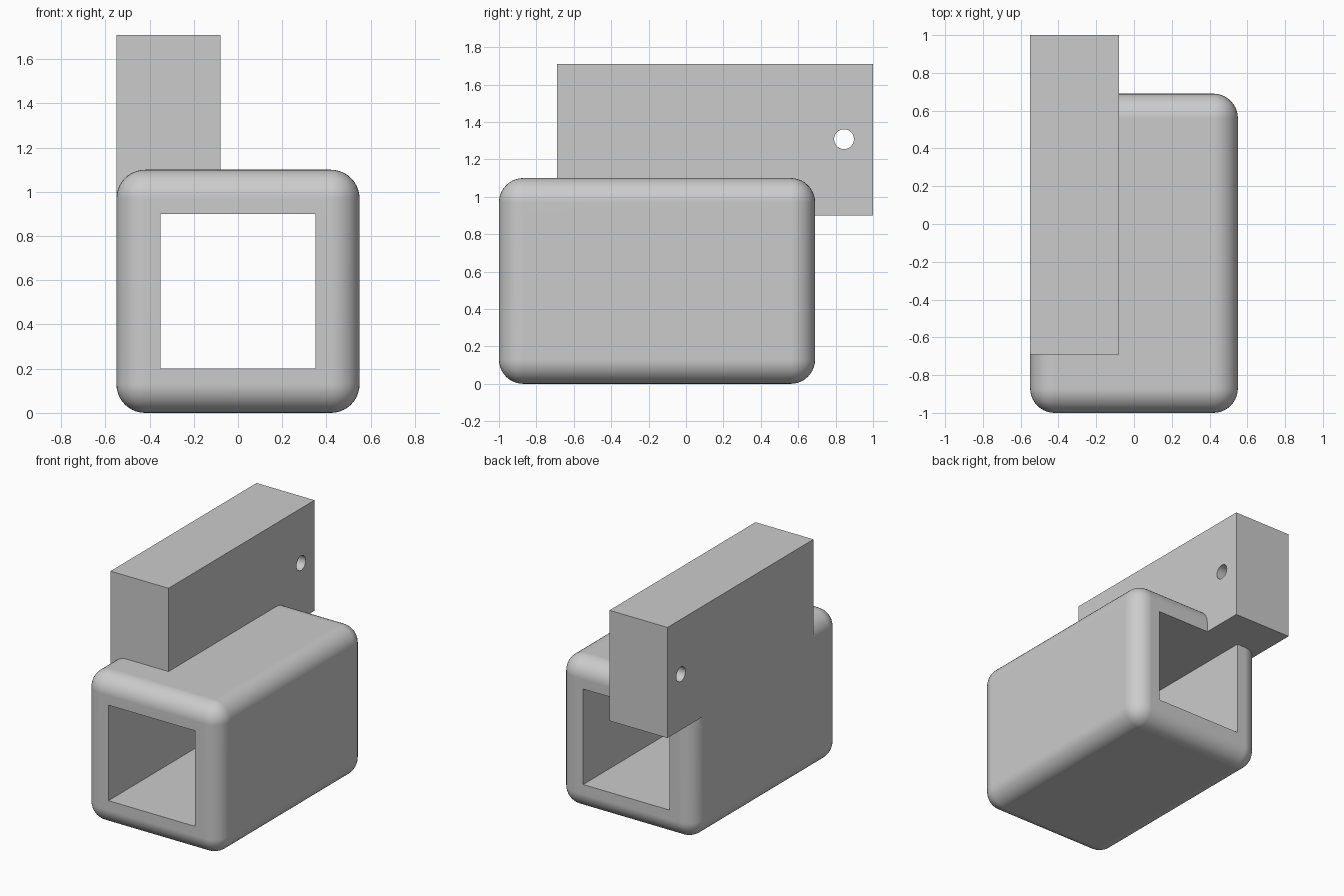
import bpy
import bmesh
import math
from mathutils import Matrix, Vector

cube = bpy.data.objects.get("Cube")
if cube:
    bpy.data.objects.remove(cube, do_unlink=True)

GREY = (0.6, 0.6, 0.6, 1.0)
grey = bpy.data.materials.new("light_grey")
grey.use_nodes = True
grey.diffuse_color = GREY
grey.node_tree.nodes["Principled BSDF"].inputs["Base Color"].default_value = GREY


def finish(name, bm):
    mesh = bpy.data.meshes.new(name)
    bm.to_mesh(mesh)
    bm.free()
    mesh.materials.append(grey)
    obj = bpy.data.objects.new(name, mesh)
    bpy.context.collection.objects.link(obj)
    return obj


def box(name, low, high, radius=0):
    """Box between two corners, with optional rounded edges."""
    low, high = Vector(low), Vector(high)
    bm = bmesh.new()
    bmesh.ops.create_cube(bm, size=1, matrix=Matrix.Translation((low + high) / 2)
                          @ Matrix.Diagonal((*(high - low), 1)))
    if radius:
        bmesh.ops.bevel(bm, geom=bm.edges[:], offset=radius, segments=10,
                        profile=0.5, affect='EDGES')
    return finish(name, bm)


def cross_cylinder(name, centre, radius, length):
    """Cylinder running along x."""
    bm = bmesh.new()
    bmesh.ops.create_cone(bm, cap_ends=True, segments=48, radius1=radius,
                          radius2=radius, depth=length,
                          matrix=Matrix.Translation(centre)
                          @ Matrix.Rotation(math.pi / 2, 4, 'Y'))
    return finish(name, bm)


def combine(target, other, operation):
    mod = target.modifiers.new(operation.lower(), 'BOOLEAN')
    mod.operation = operation
    mod.solver = 'EXACT'
    mod.object = other
    bpy.context.view_layer.objects.active = target
    bpy.ops.object.modifier_apply(modifier=mod.name)
    bpy.data.objects.remove(other, do_unlink=True)


# Rounded sleeve with a square passage from front to back
sleeve = box("rounded_sleeve", (-0.55, -1, 0), (0.55, 0.69, 1.1), 0.13)
combine(sleeve, box("passage_cutter", (-0.35, -1.2, 0.2), (0.35, 1.2, 0.9)), 'DIFFERENCE')

# Upright bar with a pin hole, set into the sleeve's roof
bar = box("offset_bar", (-0.55, -0.69, 0.9), (-0.08, 1, 1.71))
combine(bar, cross_cylinder("pin_hole_cutter", (-0.3, 0.845, 1.308), 0.053, 1), 'DIFFERENCE')
combine(sleeve, bar, 'UNION')

# Smooth rounded edges, crisp flat faces
bpy.ops.object.select_all(action='DESELECT')
sleeve.select_set(True)
bpy.context.view_layer.objects.active = sleeve
bpy.ops.object.shade_smooth_by_angle(angle=math.radians(30))
weighted = sleeve.modifiers.new("flat_face_normals", 'WEIGHTED_NORMAL')
weighted.keep_sharp = True
